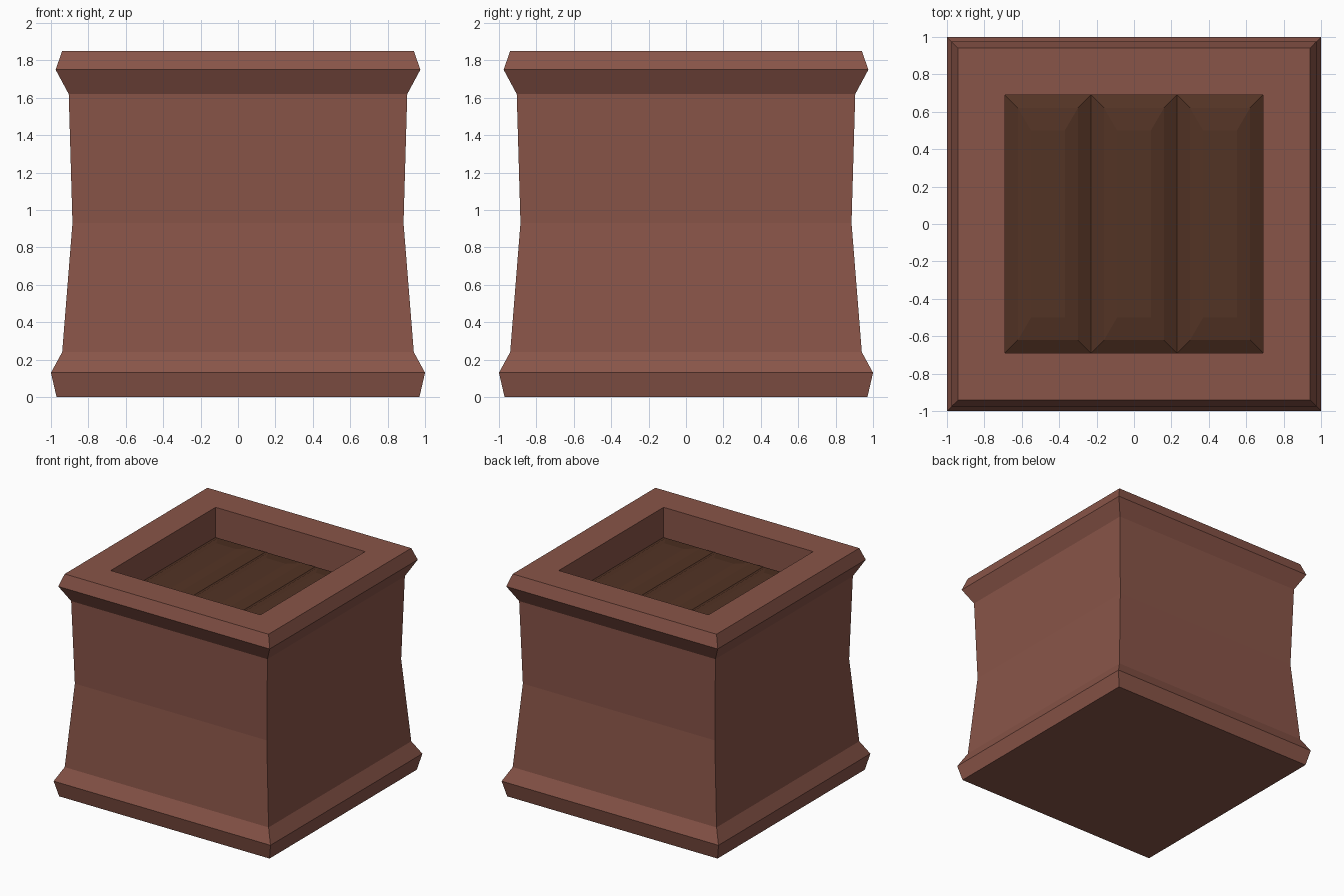
import bpy, bmesh

if "Cube" in bpy.data.objects:
    bpy.data.objects.remove(bpy.data.objects["Cube"])

def material(name, color):
    m = bpy.data.materials.new(name)
    m.diffuse_color = color
    m.use_nodes = True
    m.node_tree.nodes["Principled BSDF"].inputs["Base Color"].default_value = m.diffuse_color
    return m

def square_loft(bm, rings, cx=0.0):
    """Bridge rectangular rings (half_x, half_y, z); return the list of vertex rings."""
    loops = [[bm.verts.new((cx + sx * hx, sy * hy, z))
              for sx, sy in ((-1, -1), (1, -1), (1, 1), (-1, 1))]
             for hx, hy, z in rings]
    for a, b in zip(loops, loops[1:]):
        for i in range(4):
            j = (i + 1) % 4
            bm.faces.new((a[i], a[j], b[j], b[i]))
    return loops

def finish(bm, name, mat):
    mesh = bpy.data.meshes.new(name)
    bm.to_mesh(mesh)
    bm.free()
    obj = bpy.data.objects.new(name, mesh)
    mesh.materials.append(mat)
    bpy.context.collection.objects.link(obj)
    return obj

clay = material("clay", (0.25, 0.09, 0.065, 1))
earth = material("earth", (0.085, 0.033, 0.018, 1))

SOIL_Z = 1.60
HOLE = 0.69

# Planter: flared foot, waisted body, moulded rim, then inner wall down to the soil
profile = [(0.97, 0), (1.0, 0.13), (0.94, 0.24), (0.885, 0.93), (0.905, 1.62),
           (0.975, 1.75), (0.94, 1.85), (HOLE, 1.85), (HOLE, SOIL_Z)]
bm = bmesh.new()
loops = square_loft(bm, [(h, h, z) for h, z in profile])
bm.faces.new(loops[0][::-1])
finish(bm, "planter_box", clay)

# Soil: three low ridges side by side, each a twice-bevelled mound
ridge_w = HOLE / 3
bm = bmesh.new()
for k in (-1, 0, 1):
    loops = square_loft(bm, [(ridge_w, HOLE, SOIL_Z),
                             (ridge_w - 0.07, HOLE - 0.07, SOIL_Z + 0.04),
                             (ridge_w - 0.14, HOLE - 0.19, SOIL_Z + 0.06)],
                        cx=k * 2 * ridge_w)
    bm.faces.new(loops[-1])
bmesh.ops.remove_doubles(bm, verts=bm.verts, dist=0.0005)
finish(bm, "soil_ridges", earth)
